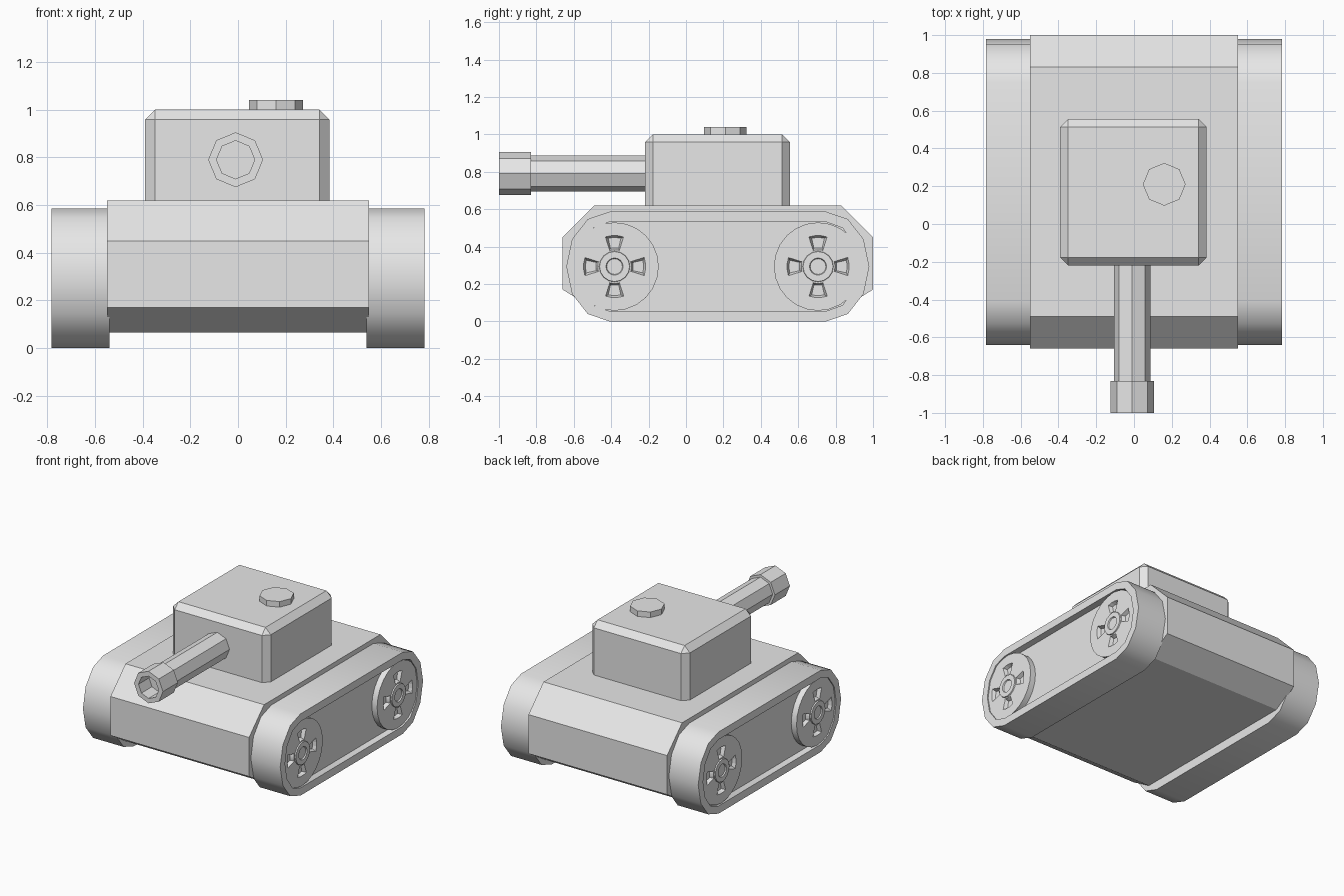
import bpy, bmesh, math

if "Cube" in bpy.data.objects:
    bpy.data.objects.remove(bpy.data.objects["Cube"])

grey = bpy.data.materials.new("plain_grey")
grey.diffuse_color = (0.8, 0.8, 0.8, 1)
grey.use_nodes = True
grey.node_tree.nodes["Principled BSDF"].inputs["Base Color"].default_value = grey.diffuse_color


def finish(name, bm, smooth=None, mirror=False):
    bmesh.ops.recalc_face_normals(bm, faces=bm.faces)
    me = bpy.data.meshes.new(name)
    bm.to_mesh(me)
    bm.free()
    me.materials.append(grey)
    ob = bpy.data.objects.new(name, me)
    bpy.context.collection.objects.link(ob)
    if smooth:
        me.polygons.foreach_set("use_smooth", [True] * len(me.polygons))
        me.set_sharp_from_angle(angle=math.radians(smooth))
    if mirror:
        ob.modifiers.new("mirror", 'MIRROR')
    return ob


def loft(bm, loops):
    """Skin a row of matching closed loops and cap both ends."""
    rings = [[bm.verts.new(p) for p in loop] for loop in loops]
    n = len(rings[0])
    for a, b in zip(rings, rings[1:]):
        for i in range(n):
            j = (i + 1) % n
            bm.faces.new((a[i], a[j], b[j], b[i]))
    bm.faces.new(rings[0])
    bm.faces.new(rings[-1])


def circle(n, r):
    return [(r * math.cos(2 * math.pi * i / n), r * math.sin(2 * math.pi * i / n)) for i in range(n)]


# Hull: chamfered side profile across the full width
profile = [(-0.49, 0.62), (0.83, 0.62), (1.0, 0.45), (1.0, 0.17),
           (0.83, 0.065), (-0.49, 0.065), (-0.66, 0.17), (-0.66, 0.45)]
bm = bmesh.new()
loft(bm, [[(x, y, z) for y, z in profile] for x in (-0.55, 0.55)])
finish("hull", bm)

# Turret: box with every edge chamfered except around its base
bm = bmesh.new()
bmesh.ops.create_cube(bm, size=1)
for v in bm.verts:
    v.co = (v.co.x * 0.775 - 0.003, v.co.y * 0.775 + 0.168, v.co.z * 0.38 + 0.81)
edges = [e for e in bm.edges if max(v.co.z for v in e.verts) > 0.9]
bmesh.ops.bevel(bm, geom=edges, offset=0.042, segments=1, affect='EDGES')
finish("turret", bm)

# Hatch: octagonal plate on the turret roof
bm = bmesh.new()
loft(bm, [[(x + 0.16, y + 0.21, z) for x, y in circle(8, 0.113)] for z in (0.99, 1.04)])
finish("hatch", bm)

# Gun barrel: octagonal tube with a thicker hollow muzzle
bm = bmesh.new()
steps = [(-0.2, 0.097), (-0.83, 0.097), (-0.83, 0.115), (-1.0, 0.115), (-1.0, 0.08), (-0.88, 0.08)]
loft(bm, [[(x - 0.01, y, z + 0.79) for x, z in circle(8, r)] for y, r in steps])
finish("gun_barrel", bm)

# Tracks: rounded bands with a recessed outer side
ZC, X_OUT = 0.293, 0.783


def track_loop(x, t):
    pts = []
    for side, yc in ((1, 0.75), (-1, -0.41)):
        for i in range(7):
            a = side * (math.pi / 2 - i * math.pi / 6)
            pts.append((x, yc + side * (0.23 - t) * math.cos(a), ZC + (ZC - t) * math.sin(a)))
    return pts


bm = bmesh.new()
loft(bm, [track_loop(0.54, 0), track_loop(X_OUT, 0),
          track_loop(X_OUT, 0.055), track_loop(X_OUT - 0.05, 0.055)])
finish("tracks", bm, smooth=40, mirror=True)

# Wheels: discs with four fan-shaped pockets and a raised hollow hub
FACE = X_OUT - 0.008


def fan(x, centre, yc, r0, r1, half):
    angles = [centre + half * k for k in (-1, -0.33, 0.33, 1)]
    arc = [(r1, a) for a in angles] + [(r0, a) for a in reversed(angles)]
    return [(x, yc + r * math.cos(a), ZC + r * math.sin(a)) for r, a in arc]


for label, yc in (("front", -0.382), ("rear", 0.706)):
    bm = bmesh.new()
    loft(bm, [[(x, y + yc, z + ZC) for y, z in circle(24, 0.236)] for x in (X_OUT - 0.07, FACE)])
    wheel = finish(label + "_wheels", bm, smooth=40)

    bm = bmesh.new()
    for k in range(4):
        a = k * math.pi / 2
        loft(bm, [fan(FACE + 0.005, a, yc, 0.088, 0.168, 0.31),
                  fan(FACE - 0.025, a, yc, 0.1, 0.155, 0.22)])
    cutter = finish("pocket_cutter", bm)
    cutter.hide_render = True
    cut = wheel.modifiers.new("pockets", 'BOOLEAN')
    cut.operation, cut.object, cut.solver = 'DIFFERENCE', cutter, 'EXACT'
    bpy.context.view_layer.objects.active = wheel
    bpy.ops.object.modifier_apply(modifier="pockets")
    bpy.data.objects.remove(cutter)
    wheel.modifiers.new("mirror", 'MIRROR')

    bm = bmesh.new()
    steps = [(FACE - 0.01, 0.085), (FACE + 0.008, 0.08), (FACE + 0.008, 0.046), (FACE - 0.008, 0.038)]
    loft(bm, [[(x, y + yc, z + ZC) for y, z in circle(16, r)] for x, r in steps])
    finish(label + "_wheel_hubs", bm, smooth=40, mirror=True)
